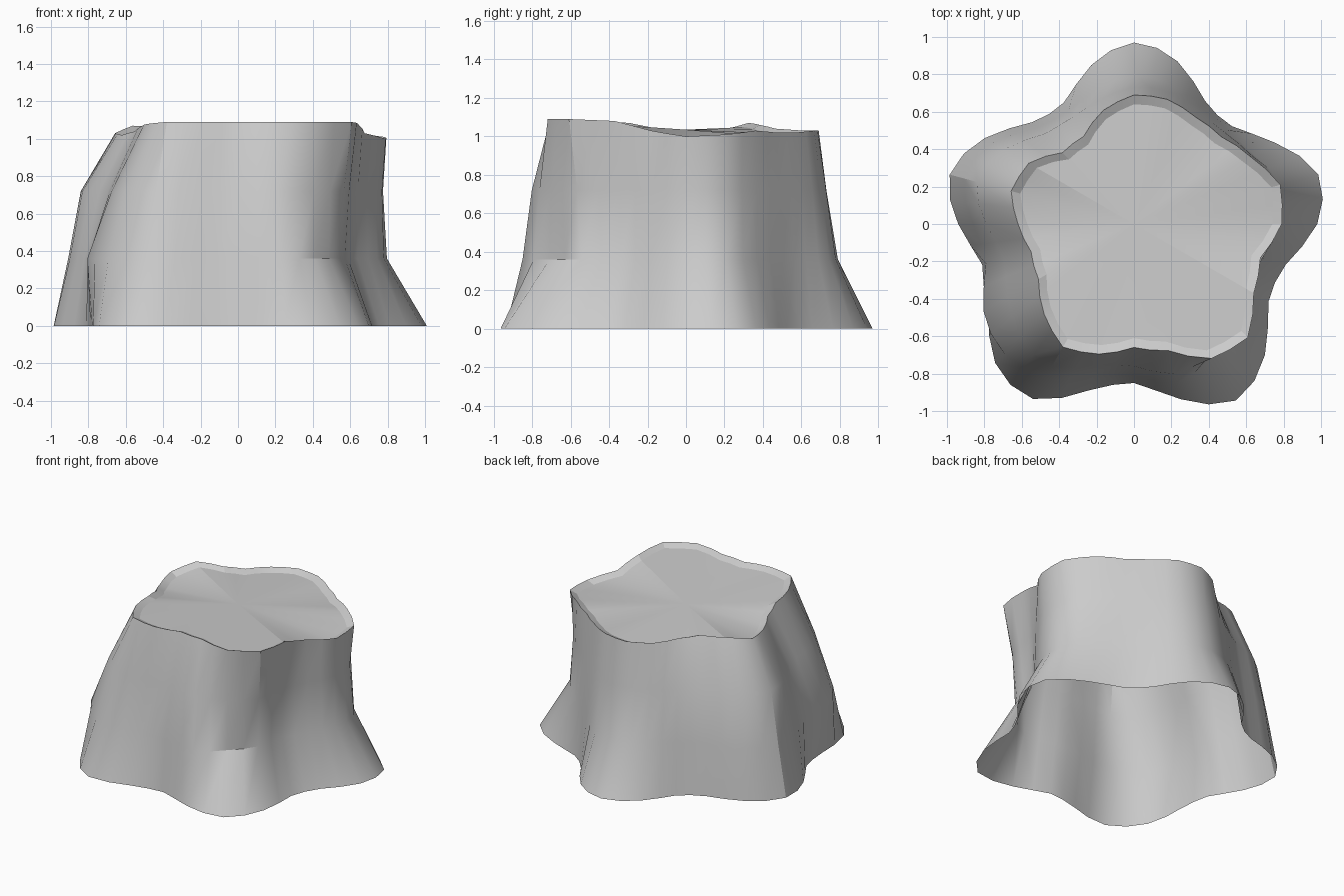
import bpy
import bmesh
from math import cos, sin, tau, radians

if "Cube" in bpy.data.objects:
    bpy.data.objects.remove(bpy.data.objects["Cube"], do_unlink=True)

# One plain colour for the whole stump
wood = bpy.data.materials.new("pale_grey")
wood.use_nodes = True
grey = (0.6, 0.6, 0.6, 1)
wood.diffuse_color = grey
wood.node_tree.nodes["Principled BSDF"].inputs["Base Color"].default_value = grey

# Radii in hundredths, every fifteen degrees counter-clockwise from +x;
# the front lobes lean towards the model's right just above the roots
ROOTS = [98, 102, 87, 74, 76, 90, 97, 88, 75, 77, 92, 102,
         94, 84, 90, 105, 108, 92, 85, 97, 109, 99, 83, 84]
LOWER = [78, 81, 74, 71, 72, 77, 79, 75, 70, 73, 87, 94,
         86, 82, 93, 98, 94, 83, 81, 88, 82, 77, 68, 72]
UPPER = [77, 78, 73, 69, 69, 73, 73, 69, 66, 68, 80, 87,
         79, 72, 78, 86, 88, 78, 76, 83, 81, 80, 70, 71]
RIM = [79, 81, 72, 66, 66, 69, 69, 63, 54, 54, 65, 68,
       62, 57, 59, 68, 76, 72, 66, 70, 83, 86, 74, 70]
# How far the uneven rim dips below its highest point
DIPS = [9, 8, 6, 7, 7, 6, 6, 6, 5, 3, 2, 6,
        7, 5, 2, 1, 0, 0, 0, 0, 0, 0, 1, 6]
TOP = 1.09


def refine(values, curved):
    """Double a closed list, with rounded or straight in-between values."""
    n = len(values)
    result = []
    for i, b in enumerate(values):
        a, c, d = values[i - 1], values[(i + 1) % n], values[(i + 2) % n]
        middle = (9 * (b + c) - a - d) / 16 if curved else (b + c) / 2
        result += [b / 100, middle / 100]
    return result


def add_ring(bm, radii, heights):
    n = len(radii)
    return [bm.verts.new((r * cos(tau * i / n), r * sin(tau * i / n), z))
            for i, (r, z) in enumerate(zip(radii, heights))]


def bridge(bm, low, high):
    n = len(low)
    for i in range(n):
        j = (i + 1) % n
        bm.faces.new((low[i], low[j], high[j], high[i]))


def finish(bm, name, angle):
    mesh = bpy.data.meshes.new(name)
    bm.normal_update()
    bm.to_mesh(mesh)
    bm.free()
    obj = bpy.data.objects.new(name, mesh)
    bpy.context.collection.objects.link(obj)
    mesh.materials.append(wood)
    bpy.ops.object.select_all(action="DESELECT")
    obj.select_set(True)
    bpy.context.view_layer.objects.active = obj
    bpy.ops.object.shade_smooth_by_angle(angle=radians(angle))


rim = refine(RIM, False)
rim_heights = [TOP - dip for dip in refine(DIPS, False)]
count = len(rim)

# Bark: flared roots rising to the uneven rim, open underneath
bm = bmesh.new()
rings = [add_ring(bm, refine(ROOTS, True), [0] * count),
         add_ring(bm, refine(LOWER, True), [0.36] * count),
         add_ring(bm, refine(UPPER, True), [0.72] * count),
         add_ring(bm, rim, rim_heights)]
for low, high in zip(rings, rings[1:]):
    bridge(bm, low, high)
finish(bm, "bark", 30)

# Cut top: a narrow sloping lip around the slightly sunken wood
bm = bmesh.new()
outer = add_ring(bm, rim, rim_heights)
inner = add_ring(bm, [r - 0.05 for r in rim], [z - 0.022 for z in rim_heights])
bridge(bm, outer, inner)
centre = bm.verts.new((0, 0, TOP - 0.055))
for i in range(count):
    bm.faces.new((inner[i], inner[(i + 1) % count], centre))
finish(bm, "cut_top", 12)
